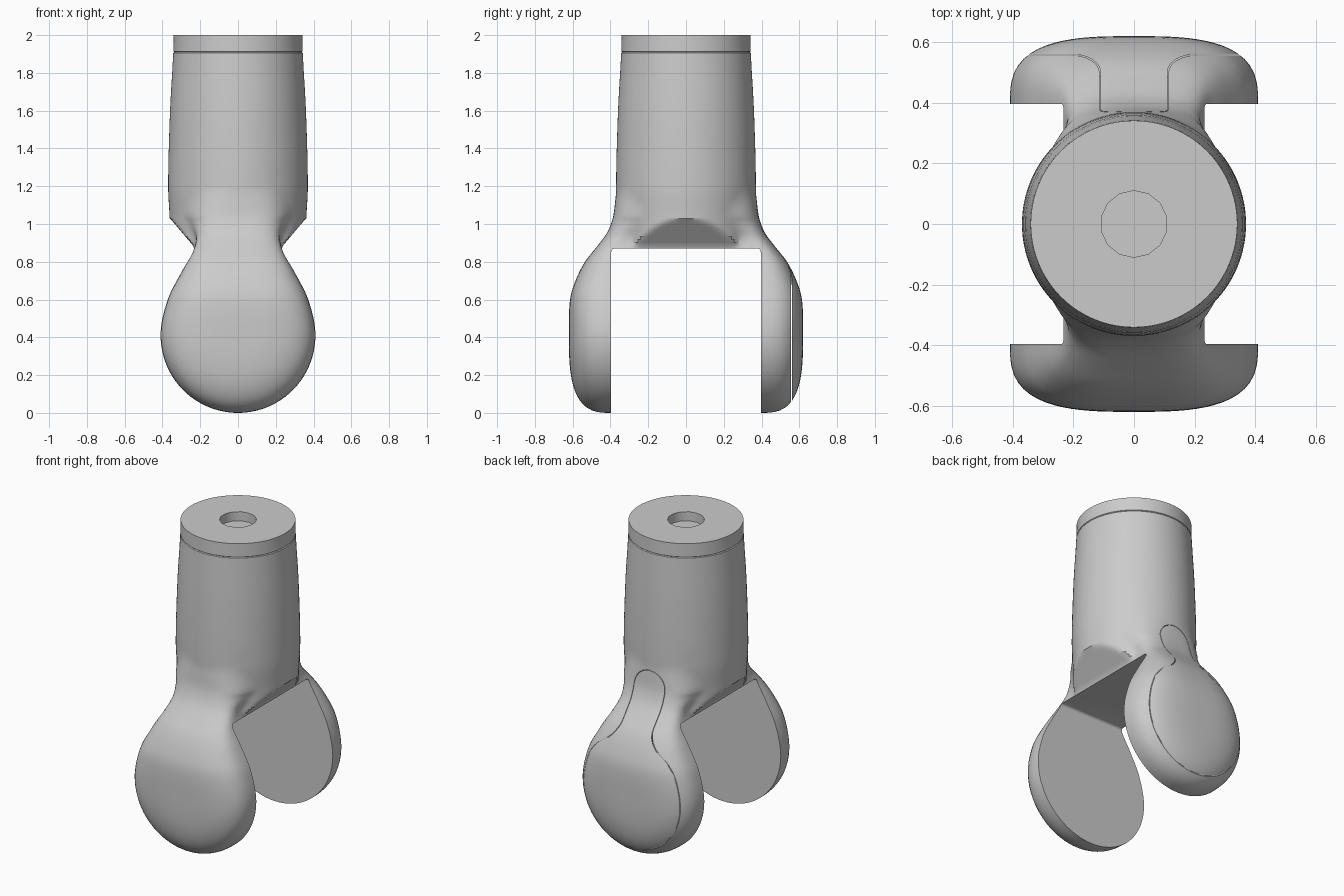
import bpy, bmesh, math
from mathutils import Matrix

cube = bpy.data.objects.get("Cube")
if cube:
    bpy.data.objects.remove(cube, do_unlink=True)

grey = bpy.data.materials.new("plain grey")
grey.use_nodes = True
COLOUR = (0.6, 0.6, 0.6, 1)
grey.diffuse_color = COLOUR
grey.node_tree.nodes["Principled BSDF"].inputs["Base Color"].default_value = COLOUR


def make(name, bm):
    bmesh.ops.recalc_face_normals(bm, faces=bm.faces)
    mesh = bpy.data.meshes.new(name)
    bm.to_mesh(mesh)
    bm.free()
    mesh.materials.append(grey)
    ob = bpy.data.objects.new(name, mesh)
    bpy.context.collection.objects.link(ob)
    return ob


def select(ob):
    bpy.ops.object.select_all(action='DESELECT')
    ob.select_set(True)
    bpy.context.view_layer.objects.active = ob


def boolean(ob, cutter, operation):
    mod = ob.modifiers.new("cut", 'BOOLEAN')
    mod.operation = operation
    mod.solver = 'EXACT'
    mod.object = cutter
    select(ob)
    bpy.ops.object.modifier_apply(modifier=mod.name)


def box(name, x0, x1, y0, y1, z0, z1, bevel=0):
    bm = bmesh.new()
    bmesh.ops.create_cube(bm, size=1)
    for v in bm.verts:
        v.co = ((x0 + x1) / 2 + v.co.x * (x1 - x0),
                (y0 + y1) / 2 + v.co.y * (y1 - y0),
                (z0 + z1) / 2 + v.co.z * (z1 - z0))
    if bevel:
        bmesh.ops.bevel(bm, geom=bm.edges[:], offset=bevel, segments=3,
                        profile=0.5, affect='EDGES')
    return make(name, bm)


def cylinder(name, radius, depth, sides, matrix):
    bm = bmesh.new()
    bmesh.ops.create_cone(bm, cap_ends=True, segments=sides, radius1=radius,
                          radius2=radius, depth=depth, matrix=matrix)
    return make(name, bm)


def curve(points, z):
    """Smooth curve through (z, value) pairs."""
    if z <= points[0][0]:
        return points[0][1]
    if z >= points[-1][0]:
        return points[-1][1]
    i = max(j for j in range(len(points) - 1) if points[j][0] <= z)

    def slope(j):
        a, b = points[max(j - 1, 0)], points[min(j + 1, len(points) - 1)]
        return 0 if j in (0, len(points) - 1) else (b[1] - a[1]) / (b[0] - a[0])
    (z0, v0), (z1, v1) = points[i], points[i + 1]
    h = z1 - z0
    t = (z - z0) / h
    return (v0 * (1 + 2 * t) * (1 - t) ** 2 + h * slope(i) * t * (1 - t) ** 2
            + v1 * t * t * (3 - 2 * t) + h * slope(i + 1) * t * t * (t - 1))


# Profiles by height: arm half-width, arm outer face, start of rounding, shaft radius
DISC = 0.41
WIDTH = [(.41, .41), (.6, .372), (.75, .297), (.85, .24), (.93, .222),
         (1.0, .245), (1.05, .27), (1.2, .25), (1.4, .3)]
OUTER = [(.41, .62), (.6, .614), (.7, .585), (.8, .535), (.87, .48),
         (.95, .42), (1.03, .387), (1.12, .365), (1.25, .32)]
INNER = [(.82, .395), (.95, .28), (1.05, .12), (1.25, .04)]
SHAFT = [(.87, .36), (1.03, .362), (1.2, .37), (1.6, .36), (2, .341)]


def half_width(z):
    if z < DISC:
        return math.sqrt(DISC ** 2 - (z - DISC) ** 2)
    return curve(WIDTH, z)


def section(z):
    """Signed field of the horizontal section at height z."""
    w, outer, inner = half_width(z), curve(OUTER, z), curve(INNER, z)
    radius = curve(SHAFT, z) - (0.005 if abs(z - 1.91) < 0.001 else 0)
    chamfer = 0.225 + 0.135 * (z - 0.87) / 0.16 if z < 1.03 else 1
    blend = 0.04 * min(1, max(0, (z - 0.87) / 0.1)) + 1e-4

    def field(x, y):
        body = max(math.hypot(x, y) - radius, abs(x) - chamfer)
        if z > 1.3:
            return body
        rho = math.hypot(x, z - DISC) / DISC if z < DISC else abs(x) / w
        v = max(0, abs(y) - inner) / (outer - inner)
        arm = ((rho ** 3 + v ** 3) ** (1 / 3) - 1) * 0.35
        if z < 0.87:
            return arm
        h = max(blend - abs(arm - body), 0) / blend
        return min(arm, body) - h * h * blend / 4
    return field


# Shaft and both arms as one loft of horizontal rings
heights = [DISC * (1 - math.cos(math.pi / 2 * (i + .4) / 20.4)) for i in range(21)]
heights[0] = 0.0005
heights += [DISC + 0.46 * i / 20 for i in range(1, 21)]
heights += [0.87 + 0.16 * i / 10 for i in range(1, 11)]
heights += [1.034] + [1.03 + 0.27 * i / 12 for i in range(1, 13)]
heights += [1.4, 1.5, 1.6, 1.7, 1.8, 1.906, 1.91, 1.914, 1.985, 2]
SIDES = 144
bm = bmesh.new()
rings = []
for z in heights:
    field, squash = section(z), half_width(z) / DISC
    ring = []
    for i in range(SIDES):
        a = 2 * math.pi * (i + .5) / SIDES
        dx, dy = squash * math.cos(a), math.sin(a)
        lo, hi = 0, 1.2
        for _ in range(22):
            mid = (lo + hi) / 2
            if field(mid * dx, mid * dy) < 0:
                lo = mid
            else:
                hi = mid
        ring.append(bm.verts.new((lo * dx, lo * dy, z)))
    rings.append(ring)
for lower, upper in zip(rings, rings[1:]):
    for i in range(SIDES):
        j = (i + 1) % SIDES
        bm.faces.new((lower[i], lower[j], upper[j], upper[i]))
bm.faces.new(rings[0][::-1])
bm.faces.new(rings[-1])
body = make("fork_body", bm)

# Slot between the arms and socket in the top
slot = box("slot_cutter", -1, 1, -.396, .396, -.5, .87, 0.018)
socket = cylinder("socket_cutter", .11, .12, 14, Matrix.Translation((0, 0, 2)))
for cutter in (slot, socket):
    boolean(body, cutter, 'DIFFERENCE')


def cover_cutter(name, gap):
    """Volume of the rear cover: a slab plus a round-ended tab up the neck."""
    slab = box(name, -.7, .7, .56 - gap, .8, -.2, 1.0)
    arc = [math.pi / 2 * i / 6 for i in range(7)]
    side = [(.2 - .09 * math.cos(a) + gap, .5 + .06 * math.sin(a) - gap) for a in arc]
    side += [(.2 + gap, .7)]
    bm = bmesh.new()
    loops = []
    for z, tip in ((.68, .49), (1.04, .35)):
        half = [(.11 + gap, tip - gap)] + side
        outline = half + [(-x, y) for x, y in reversed(half)]
        loops.append([bm.verts.new((x, y, z)) for x, y in outline])
    n = len(loops[0])
    for i in range(n):
        j = (i + 1) % n
        bm.faces.new((loops[0][i], loops[0][j], loops[1][j], loops[1][i]))
    bm.faces.new(loops[0][::-1])
    bm.faces.new(loops[1])
    tab = make("tab_cutter", bm)
    turn = Matrix.Translation((0, .48, 1.04)) @ Matrix.Rotation(math.pi / 2, 4, 'X')
    tip_end = cylinder("tab_end_cutter", .11 + gap, .28, 32, turn)
    for part in (tab, tip_end):
        boolean(slab, part, 'UNION')
        bpy.data.objects.remove(part, do_unlink=True)
    return slab


# Rear cover, separated from the body by a fine seam
cover = body.copy()
cover.data = body.data.copy()
cover.name = "rear_cover"
bpy.context.collection.objects.link(cover)
inside, outside = cover_cutter("cover_shape", 0), cover_cutter("cover_recess", .003)
boolean(cover, inside, 'INTERSECT')
boolean(body, outside, 'DIFFERENCE')

for helper in (slot, socket, inside, outside):
    bpy.data.objects.remove(helper, do_unlink=True)
for ob in (body, cover):
    select(ob)
    bpy.ops.object.shade_smooth_by_angle(angle=math.radians(30))
